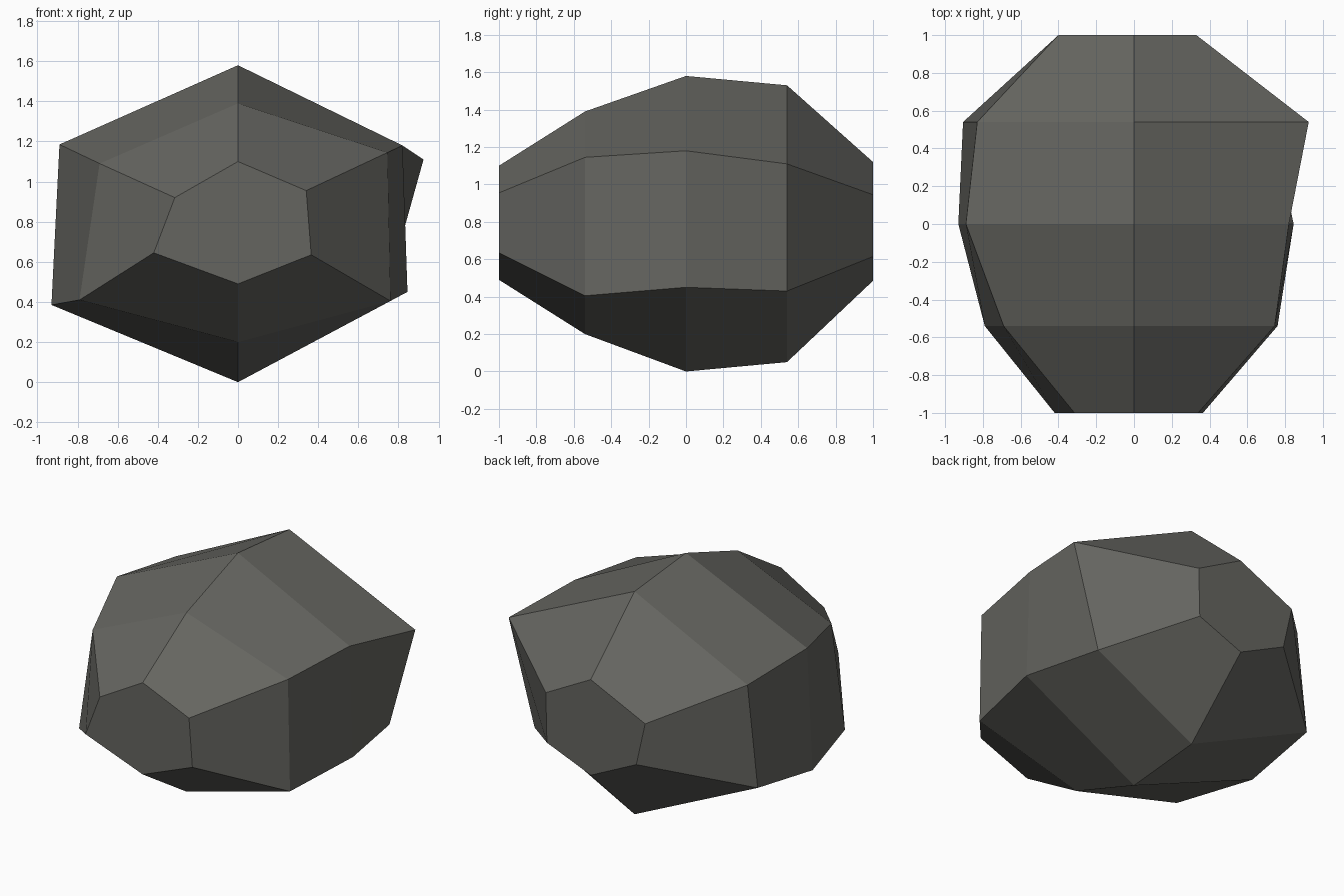
import bpy, bmesh

if "Cube" in bpy.data.objects:
    bpy.data.objects.remove(bpy.data.objects["Cube"])

# Six-sided cross-sections (x, z) along y, going round from the top corner
rings = {
    -1.0: [(0, 1.10), (.34, .955), (.365, .635), (0, .49), (-.42, .645), (-.315, .92)],
    -.54: [(0, 1.39), (.745, 1.145), (.76, .405), (0, .20), (-.79, .41), (-.69, 1.09)],
    0.0: [(0, 1.58), (.82, 1.18), (.845, .45), (0, 0), (-.93, .385), (-.89, 1.185)],
    .54: [(0, 1.53), (.925, 1.11), (.735, .43), (0, .05), (-.905, .467), (-.83, 1.13)],
    1.0: [(0, 1.12), (.33, .945), (.322, .615), (0, .485), (-.335, .645), (-.40, .933)],
}

# Boulder: skin the cross-sections and cap both ends
bm = bmesh.new()
loops = [[bm.verts.new((x, y, z)) for x, z in ring] for y, ring in rings.items()]
for a, b in zip(loops, loops[1:]):
    for i in range(6):
        j = (i + 1) % 6
        bm.faces.new((a[i], a[j], b[j], b[i]))
bm.faces.new(loops[0])
bm.faces.new(loops[-1])
bmesh.ops.recalc_face_normals(bm, faces=bm.faces)

mesh = bpy.data.meshes.new("boulder")
bm.to_mesh(mesh)
bm.free()
boulder = bpy.data.objects.new("boulder", mesh)
bpy.context.collection.objects.link(boulder)

# Dark stone colour
stone = bpy.data.materials.new("dark_stone")
stone.diffuse_color = (.13, .13, .117, 1)
stone.use_nodes = True
stone.node_tree.nodes["Principled BSDF"].inputs["Base Color"].default_value = stone.diffuse_color
mesh.materials.append(stone)
